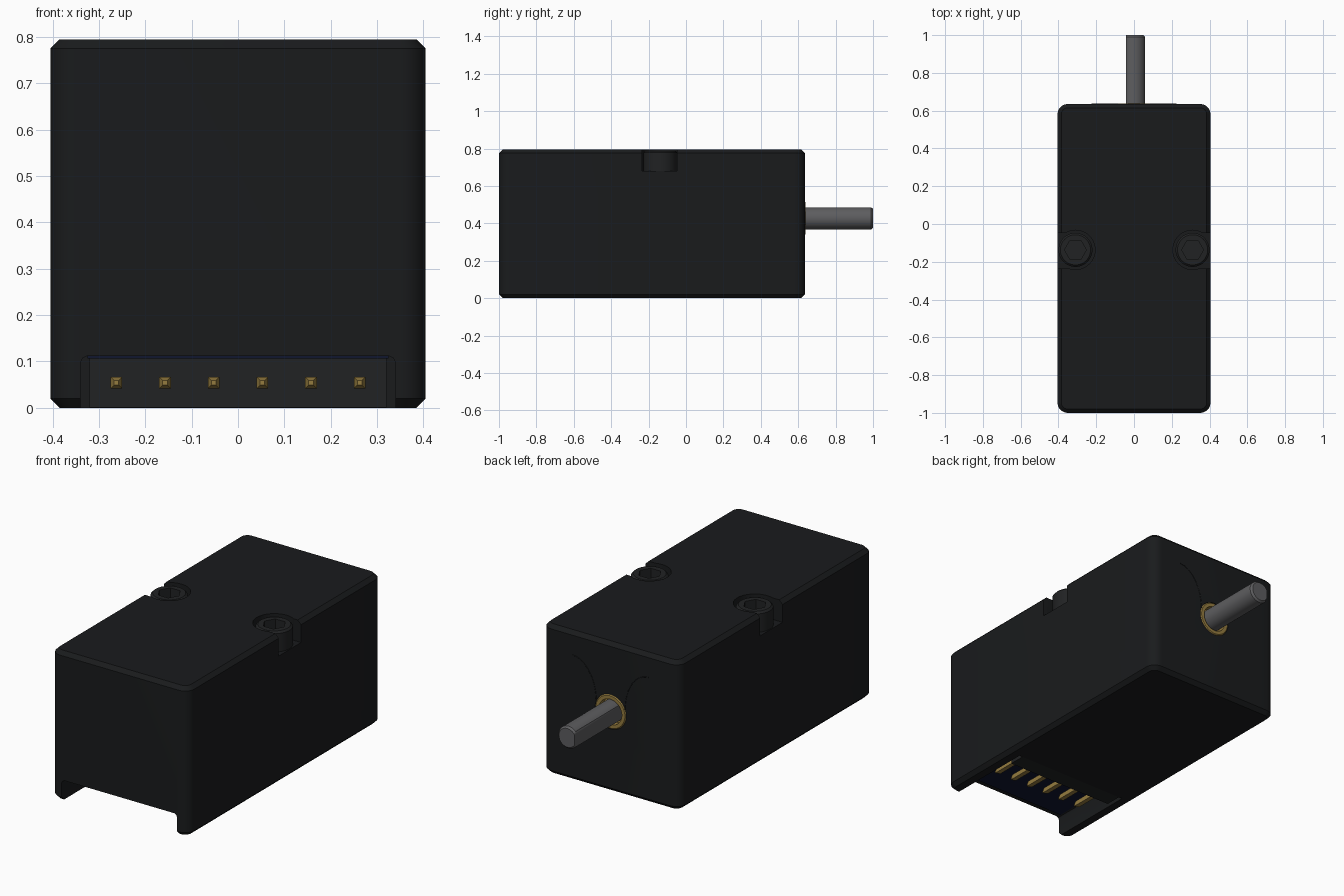
import bpy, bmesh, math
from mathutils import Matrix, Vector

if "Cube" in bpy.data.objects:
    bpy.data.objects.remove(bpy.data.objects["Cube"])


def material(name, rgb):
    m = bpy.data.materials.new(name)
    m.diffuse_color = (*rgb, 1)
    m.use_nodes = True
    m.node_tree.nodes["Principled BSDF"].inputs["Base Color"].default_value = m.diffuse_color
    return m


BLACK = material("black_case", (0.010, 0.011, 0.012))
DARK = material("dark_plastic", (0.015, 0.016, 0.017))
STEEL = material("steel", (0.11, 0.11, 0.115))
GOLD = material("gold", (0.30, 0.20, 0.05))
BLUE = material("board_blue", (0.005, 0.008, 0.028))


def finish(name, bm, mat):
    bmesh.ops.recalc_face_normals(bm, faces=bm.faces)
    me = bpy.data.meshes.new(name)
    bm.to_mesh(me)
    bm.free()
    ob = bpy.data.objects.new(name, me)
    bpy.context.collection.objects.link(ob)
    if mat:
        me.materials.append(mat)
    return ob


def loft(name, rings, mat):
    """Skin equal-length rings of points and cap both ends."""
    bm = bmesh.new()
    vs = [[bm.verts.new(p) for p in r] for r in rings]
    n = len(vs[0])
    for a, b in zip(vs, vs[1:]):
        for i in range(n):
            bm.faces.new((a[i], a[(i + 1) % n], b[(i + 1) % n], b[i]))
    bm.faces.new(vs[0])
    bm.faces.new(vs[-1])
    return finish(name, bm, mat)


def box(name, x, y, z, mat=None):
    bm = bmesh.new()
    c = Vector((sum(x) / 2, sum(y) / 2, sum(z) / 2))
    s = Matrix.Diagonal((x[1] - x[0], y[1] - y[0], z[1] - z[0], 1))
    bmesh.ops.create_cube(bm, size=1, matrix=Matrix.Translation(c) @ s)
    return finish(name, bm, mat)


def circle(r, n=48, flat=None):
    pts = [(r * math.cos(2 * math.pi * i / n), r * math.sin(2 * math.pi * i / n)) for i in range(n)]
    return [(max(a, flat), b) if flat is not None else (a, b) for a, b in pts]


def upright(name, x, y, levels, mat=None, n=48):
    """Vertical turned part; levels are (radius, z)."""
    return loft(name, [[(x + a, y + b, z) for a, b in circle(r, n)] for r, z in levels], mat)


def cut(ob, cutter):
    mod = ob.modifiers.new("cut", 'BOOLEAN')
    mod.operation, mod.solver, mod.object = 'DIFFERENCE', 'EXACT', cutter
    bpy.context.view_layer.objects.active = ob
    bpy.ops.object.modifier_apply(modifier=mod.name)
    bpy.data.objects.remove(cutter)


def smooth(ob):
    bpy.ops.object.select_all(action='DESELECT')
    ob.select_set(True)
    bpy.context.view_layer.objects.active = ob
    bpy.ops.object.shade_smooth_by_angle(angle=math.radians(30))


def case_ring(z, inset):
    r, pts = 0.055, []
    for q, (x, y) in enumerate([(0.35, 0.58), (-0.35, 0.58), (-0.35, -0.945), (0.35, -0.945)]):
        for i in range(9):
            t = math.pi / 2 * (q + i / 8)
            pts.append((x + (r - inset) * math.cos(t), y + (r - inset) * math.sin(t), z))
    return pts


# Case with rounded uprights and chamfered top and bottom
case = loft("case", [case_ring(0, .02), case_ring(.02, 0), case_ring(.775, 0), case_ring(.795, .02)], BLACK)

# Connector slot, open to the front and the underside
half = [(.34, -.05), (.34, .097), (.335, .107), (.325, .112)]
slot = half + [(-x, z) for x, z in reversed(half)]
cut(case, loft("slot_cutter", [[(x, y, z) for x, z in slot] for y in (-1.1, -.5)], None))

# Screw pockets opening through the sides, with socket-head screws
SY = -0.137
for s, side in ((1, "right"), (-1, "left")):
    x = .31 * s
    cut(case, upright("pocket_cutter", x, SY, [(.104, .68), (.104, .9)]))
    cut(case, box("pocket_cutter", sorted((x, .5 * s)), (SY - .098, SY + .09), (.68, .9)))
    screw = upright("screw_" + side, x, SY, [(.09, .675), (.09, .778), (.08, .788)], DARK)
    cut(screw, upright("hex_cutter", x, SY, [(.058, .73), (.058, .85)], n=6))
    smooth(screw)

# Shaft hole in the back face
SZ = .427
cut(case, loft("hole_cutter", [[(a, y, SZ + b) for a, b in circle(.092)] for y in (.59, .7)], None))
smooth(case)

# Bushing
bushing = loft("bushing", [[(a, y, SZ + b) for a, b in circle(r)]
                           for r, y in ((.0915, .585), (.0915, .632), (.086, .638))], GOLD)
cut(bushing, loft("bore_cutter", [[(a, y, SZ + b) for a, b in circle(.068)] for y in (.60, .7)], None))
smooth(bushing)

# D-shaped output shaft with a bevelled tip
shaft = loft("shaft", [[(a, y, SZ + b) for a, b in circle(r, flat=-.043)]
                       for r, y in ((.059, .59), (.059, .99), (.050, 1.0))], STEEL)
smooth(shaft)

# Fine flared seams above the bushing
for s, side in ((1, "right"), (-1, "left")):
    cu = bpy.data.curves.new("face_seam_" + side, 'CURVE')
    cu.dimensions, cu.bevel_depth, cu.bevel_resolution = '3D', .002, 1
    sp = cu.splines.new('POLY')
    sp.points.add(12)
    for i, p in enumerate(sp.points):
        t = math.pi / 2 * i / 12
        p.co = (s * (.225 - .14 * math.cos(t)), .635, .46 + .21 * math.sin(t), 1)
    cu.materials.append(BLACK)
    bpy.context.collection.objects.link(bpy.data.objects.new(cu.name, cu))

# Circuit board and connector block in the slot
box("circuit_board", (-.325, .325), (-.97, -.5), (.106, .13), BLUE)
box("connector_block", (-.32, .32), (-.59, -.49), (.001, .108), DARK)

# Square connector pins with tapered tips
for i in range(6):
    x = (i - 2.5) * .105
    ring = lambda h, y: [(x + a * h, y, .054 + b * h) for a, b in ((-1, -1), (1, -1), (1, 1), (-1, 1))]
    loft(f"pin_{i + 1}", [ring(.005, -.78), ring(.0125, -.76), ring(.0125, -.57)], GOLD)
